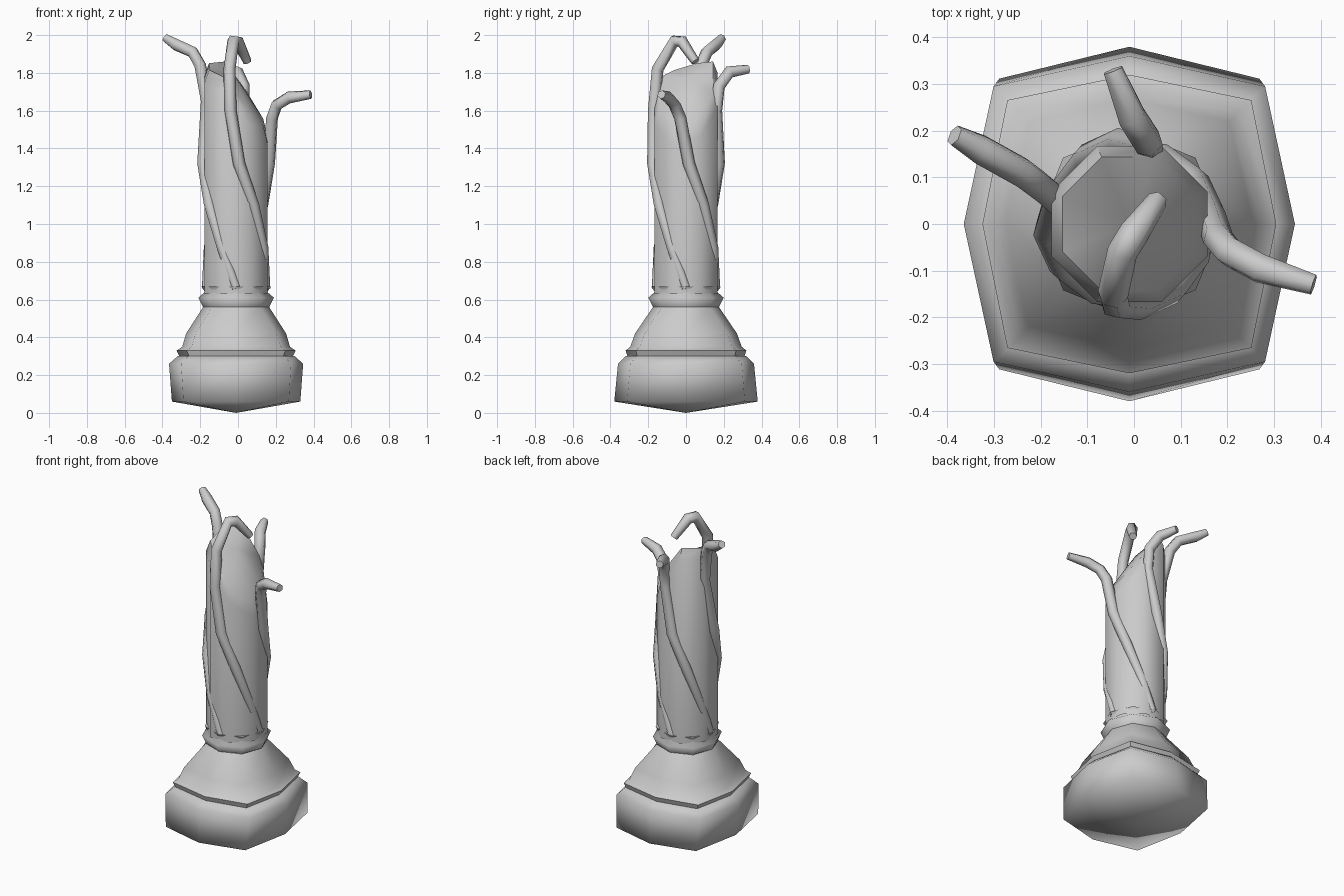
import bpy, bmesh
from math import cos, sin, pi, radians

if "Cube" in bpy.data.objects:
    bpy.data.objects.remove(bpy.data.objects["Cube"], do_unlink=True)

stone = bpy.data.materials.new("grey stone")
stone.use_nodes = True
grey = (0.6, 0.6, 0.6, 1)
stone.diffuse_color = grey
stone.node_tree.nodes["Principled BSDF"].inputs["Base Color"].default_value = grey

SHIFT = -0.01  # column axis offset in x


def ring(z, rx, ry, corner):
    """Eight points, from a rounded square (corner .83) to an octagon (.71)."""
    pts = []
    for i in range(8):
        a = i * pi / 4
        k = corner * 2 ** 0.5 if i % 2 else 1
        pts.append((SHIFT + rx * k * cos(a), ry * k * sin(a), z))
    return pts


def loft(name, rings, bottom=None, top=None, angle=180):
    """Skin rings of points; close the ends with a fan to the given points."""
    bm = bmesh.new()
    loops = [[bm.verts.new(p) for p in r] for r in rings]
    n = len(loops[0])
    for lo, hi in zip(loops, loops[1:]):
        for i in range(n):
            j = (i + 1) % n
            bm.faces.new((lo[i], lo[j], hi[j], hi[i]))
    for loop, tip in ((loops[0], bottom), (loops[-1], top)):
        if tip:
            v = bm.verts.new(tip)
            for i in range(n):
                bm.faces.new((loop[i], loop[(i + 1) % n], v))
    bmesh.ops.recalc_face_normals(bm, faces=bm.faces)
    me = bpy.data.meshes.new(name)
    bm.to_mesh(me)
    bm.free()
    ob = bpy.data.objects.new(name, me)
    bpy.context.collection.objects.link(ob)
    me.materials.append(stone)
    smooth(ob, angle)


def smooth(ob, angle):
    bpy.ops.object.select_all(action='DESELECT')
    ob.select_set(True)
    bpy.context.view_layer.objects.active = ob
    bpy.ops.object.shade_smooth_by_angle(angle=radians(angle))


# Plinth with a shallow pointed underside
loft("plinth", [ring(0.06, 0.34, 0.38, 0.82), ring(0.26, 0.355, 0.36, 0.82),
                ring(0.30, 0.31, 0.32, 0.82)], bottom=(SHIFT, 0, 0), top=(SHIFT, 0, 0.30))

# Moulding, flared foot and neck ring
loft("foot", [ring(0.30, 0.3, 0.31, 0.83), ring(0.33, 0.315, 0.32, 0.83),
              ring(0.35, 0.285, 0.295, 0.83), ring(0.42, 0.265, 0.27, 0.81),
              ring(0.56, 0.175, 0.175, 0.73)], angle=60)
loft("neck_ring", [ring(0.56, 0.175, 0.175, 0.72), ring(0.61, 0.2, 0.2, 0.71),
                   ring(0.64, 0.165, 0.165, 0.71), ring(0.67, 0.185, 0.185, 0.71)],
     top=(SHIFT, 0, 0.67), angle=80)


# Shaft with a broken, slanting top
def break_height(x, y):
    return 1.86 - 1.65 * max(0, x + 0.04) + 0.6 * min(0, y) + 0.2 * min(0, x + 0.1)


def shaft_ring(height, r=0.181):
    pts = []
    for i in range(8):
        a = (i + 0.5) * pi / 4
        x, y = r * cos(a), r * sin(a)
        pts.append((SHIFT + x, y, height(x, y)))
    return pts


loft("shaft", [shaft_ring(lambda x, y: 0.63),
               shaft_ring(lambda x, y: break_height(x, y) - 0.06),
               shaft_ring(break_height, 0.155)],
     top=(SHIFT, 0, break_height(0, 0) - 0.02), angle=50)


# Vines winding up the shaft and curling away at the top
def vine(name, start, end_points):
    # lower part: a quarter-turn climb around the shaft
    path = []
    for t in (0, 0.33, 0.67, 1):
        a = radians(start - 85 * t)
        r = 0.155 + 0.02 * t
        path.append((SHIFT + r * cos(a), r * sin(a), 0.66 + 0.66 * t, 0.8 + 0.2 * t))
    path += [(*p, 1) for p in end_points]
    cu = bpy.data.curves.new(name, 'CURVE')
    cu.dimensions = '3D'
    cu.bevel_depth = 0.033
    cu.bevel_resolution = 1
    cu.use_fill_caps = True
    sp = cu.splines.new('POLY')
    sp.points.add(len(path) - 1)
    for pt, (x, y, z, r) in zip(sp.points, path):
        pt.co = (x, y, z, 1)
        pt.radius = r
    sp.points[-1].radius = 0.7
    ob = bpy.data.objects.new(name, cu)
    bpy.context.collection.objects.link(ob)
    cu.materials.append(stone)
    bpy.ops.object.select_all(action='DESELECT')
    ob.select_set(True)
    bpy.context.view_layer.objects.active = ob
    bpy.ops.object.convert(target='MESH')
    smooth(bpy.context.object, 65)


vine("front_vine", 0, [(-0.04, -0.17, 1.6), (-0.045, -0.15, 1.82),
                       (-0.025, -0.06, 1.97), (0.0, -0.02, 1.965), (0.05, 0.05, 1.86)])
vine("right_vine", -90, [(-0.165, 0.05, 1.65), (-0.2, 0.08, 1.84),
                         (-0.24, 0.11, 1.91), (-0.33, 0.16, 1.95), (-0.385, 0.19, 1.985)])
vine("back_vine", 180, [(0.03, 0.16, 1.6), (0.03, 0.175, 1.73),
                        (-0.005, 0.23, 1.805), (-0.045, 0.33, 1.82)])
vine("left_vine", 90, [(0.18, -0.03, 1.56), (0.205, -0.06, 1.63),
                       (0.27, -0.095, 1.67), (0.385, -0.13, 1.685)])
